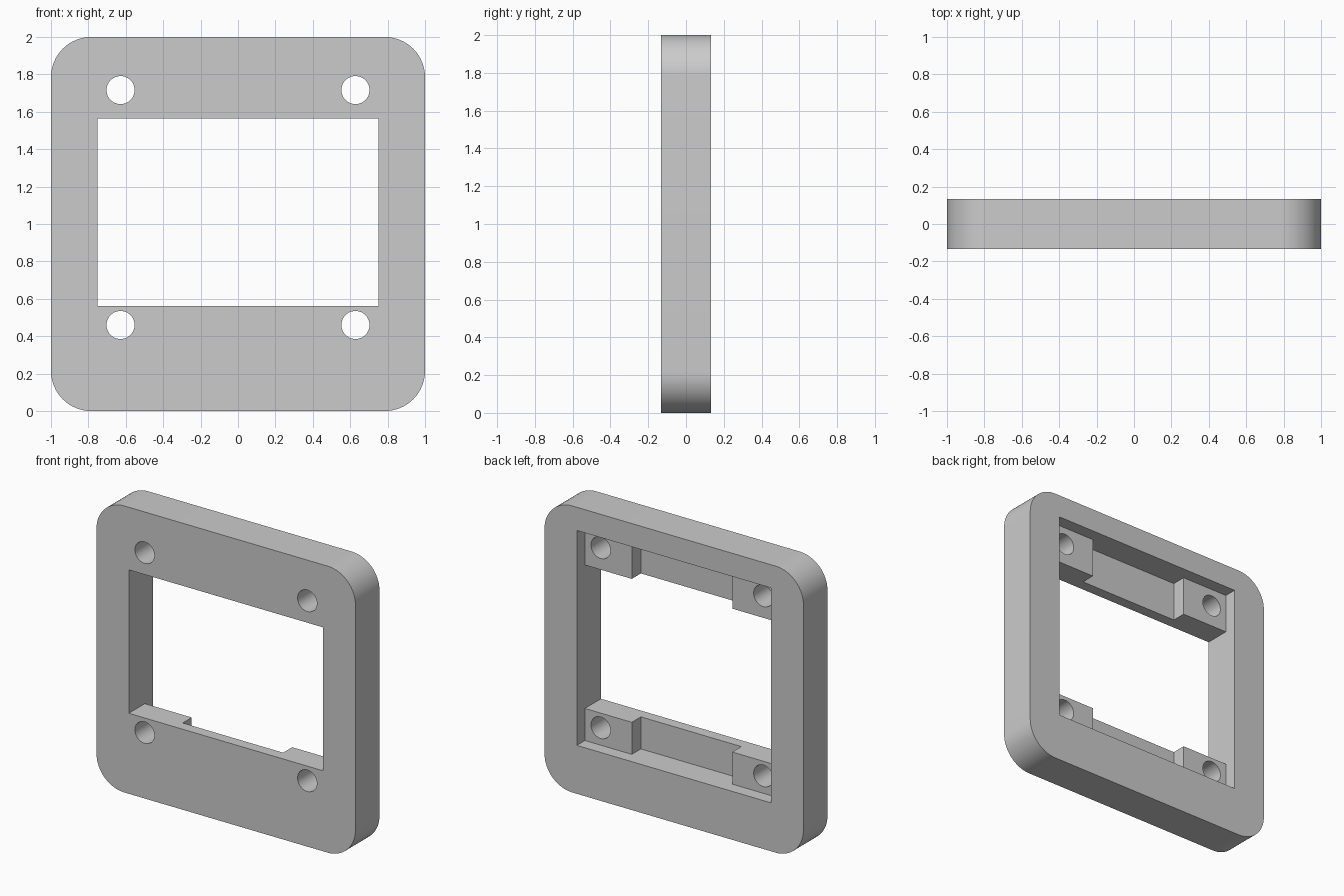
import bpy
import bmesh
import math

if "Cube" in bpy.data.objects:
    bpy.data.objects.remove(bpy.data.objects["Cube"], do_unlink=True)

HALF_DEPTH = 0.133
BOSS_Y = 0.044        # back face of the corner bosses
PLATE_Y = -0.056      # back face of the thin front plate
CENTRE_Z = 1.088      # centre of recess and screw holes
OPEN_Z = (0.562, 1.563)
PAST = 0.3            # cutters reach beyond the body


def new_object(name, bm):
    bmesh.ops.recalc_face_normals(bm, faces=bm.faces)
    mesh = bpy.data.meshes.new(name)
    bm.to_mesh(mesh)
    bm.free()
    obj = bpy.data.objects.new(name, mesh)
    bpy.context.collection.objects.link(obj)
    return obj


def box(name, xs, ys, zs, radius=0):
    """Box between limits; radius rounds the edges running along y."""
    bm = bmesh.new()
    bmesh.ops.create_cube(bm, size=1)
    for v in bm.verts:
        v.co = [lim[int(c > 0)] for c, lim in zip(v.co, (xs, ys, zs))]
    if radius:
        edges = [e for e in bm.edges
                 if abs(e.verts[0].co.y - e.verts[1].co.y) > 0.01]
        bmesh.ops.bevel(bm, geom=edges, offset=radius, segments=16,
                        profile=0.5, affect='EDGES')
    return new_object(name, bm)


def cut(body, cutter):
    """Subtract the cutter from the body and discard it."""
    cutter.hide_render = True
    mod = body.modifiers.new("cut", 'BOOLEAN')
    mod.operation = 'DIFFERENCE'
    mod.solver = 'EXACT'
    mod.object = cutter
    bpy.context.view_layer.objects.active = body
    bpy.ops.object.modifier_apply(modifier=mod.name)
    bpy.data.objects.remove(cutter, do_unlink=True)


# Rounded square body
frame = box("mounting_frame", (-1, 1), (-HALF_DEPTH, HALF_DEPTH), (0, 2), 0.215)

# Square recess in the back, down to the boss faces
recess_z = (CENTRE_Z - 0.75, CENTRE_Z + 0.75)
cut(frame, box("recess_cutter", (-0.75, 0.75), (BOSS_Y, PAST), recess_z))

# Deeper channel that leaves a boss in each corner
cut(frame, box("channel_cutter", (-0.388, 0.388), (PLATE_Y, PAST), recess_z))

# Window through the front plate
cut(frame, box("window_cutter", (-0.75, 0.75), (-PAST, PAST), OPEN_Z))

# Four screw holes
for sx in (-1, 1):
    for sz in (-1, 1):
        bm = bmesh.new()
        bmesh.ops.create_cone(bm, cap_ends=True, segments=48, radius1=0.075,
                              radius2=0.075, depth=2 * PAST)
        hole = new_object("hole_cutter", bm)
        hole.rotation_euler.x = math.pi / 2
        hole.location = (sx * 0.628, 0, CENTRE_Z + sz * 0.628)
        bpy.context.view_layer.update()
        cut(frame, hole)

# Plain grey finish
grey = bpy.data.materials.new("light_grey")
grey.use_nodes = True
colour = (0.6, 0.6, 0.6, 1)
grey.diffuse_color = colour
grey.node_tree.nodes["Principled BSDF"].inputs["Base Color"].default_value = colour
frame.data.materials.clear()
frame.data.materials.append(grey)

# Smooth round corners and holes, keep hard edges
for obj in bpy.context.selected_objects:
    obj.select_set(False)
frame.select_set(True)
bpy.context.view_layer.objects.active = frame
bpy.ops.object.shade_smooth_by_angle(angle=math.radians(30))
